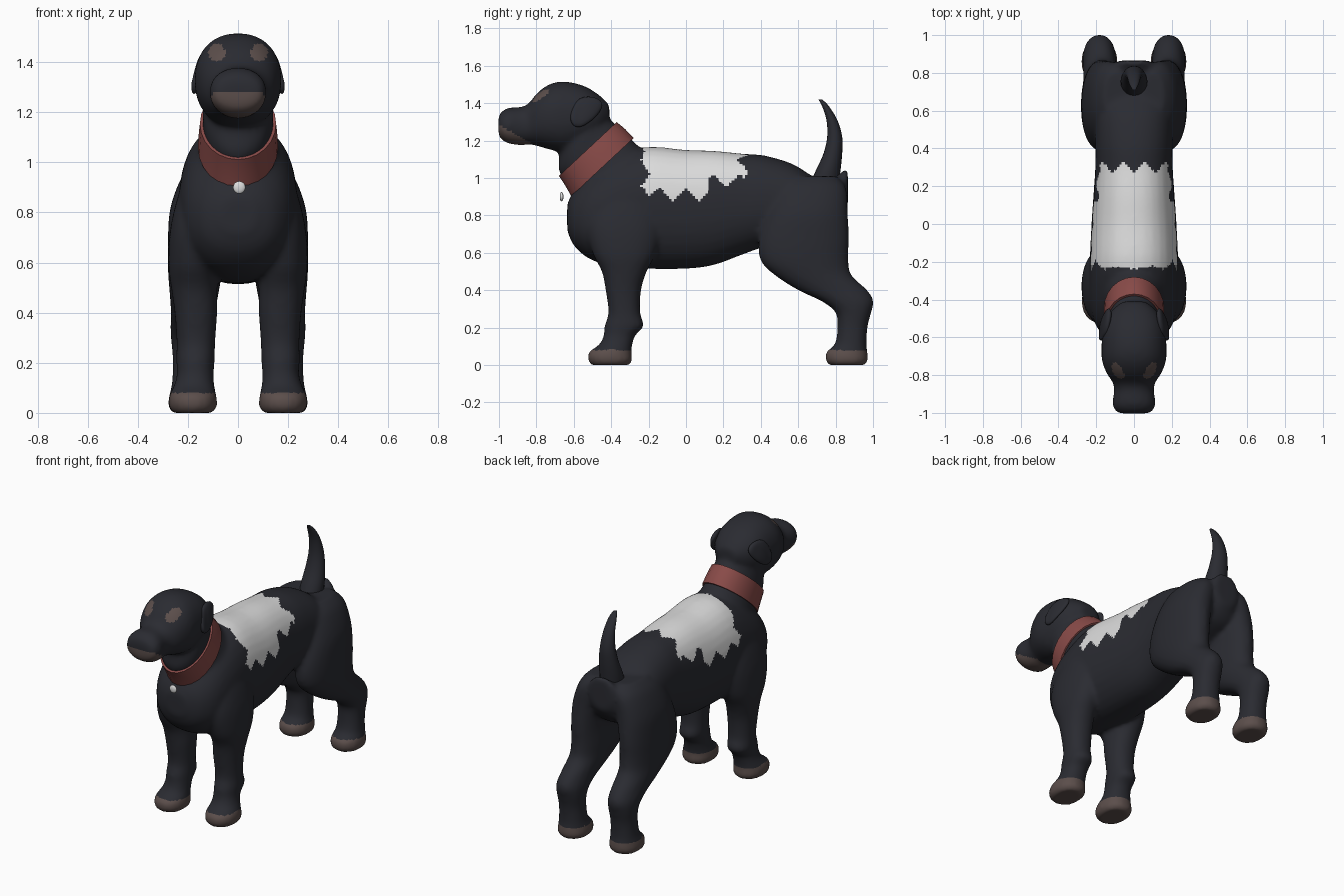
import bpy, bmesh, math
from mathutils import Vector

cube = bpy.data.objects.get("Cube")
if cube:
    bpy.data.objects.remove(cube, do_unlink=True)


def material(name, rgb):
    m = bpy.data.materials.new(name)
    m.use_nodes = True
    m.diffuse_color = (*rgb, 1)
    bsdf = m.node_tree.nodes["Principled BSDF"]
    bsdf.inputs["Base Color"].default_value = (*rgb, 1)
    bsdf.inputs["Roughness"].default_value = 0.8
    return m


black = material("black_fur", (0.023, 0.024, 0.031))
white = material("white_fur", (0.72, 0.72, 0.72))
brown = material("brown_markings", (0.105, 0.076, 0.07))
red = material("red_collar", (0.25, 0.07, 0.065))


def smooth_rows(rows, steps=4):
    """Catmull-Rom interpolation of a list of number tuples."""
    pts = [rows[0], *rows, rows[-1]]
    out = []
    for a, b, c, d in zip(pts, pts[1:], pts[2:], pts[3:]):
        for i in range(steps):
            t = i / steps
            out.append([q + 0.5 * t * (r - p + t * (2*p - 5*q + 4*r - s + t * (3*(q - r) + s - p)))
                        for p, q, r, s in zip(a, b, c, d)])
    return out + [list(rows[-1])]


def loft(bm, rows, power=1.0, n=32, steps=4):
    """Rows are x, y, z, half width, half depth, tilt of the depth axis."""
    def bend(v):
        return math.copysign(abs(v) ** power, v)
    rings = []
    for x, y, z, rx, rd, tilt in smooth_rows(rows, steps):
        axis = Vector((0, math.cos(math.radians(tilt)), math.sin(math.radians(tilt))))
        ring = []
        for k in range(n):
            a = math.tau * k / n
            p = Vector((x + rx * bend(math.cos(a)), y, z)) + axis * rd * bend(math.sin(a))
            ring.append(bm.verts.new(p))
        rings.append(ring)
    for lo, hi in zip(rings, rings[1:]):
        for k in range(n):
            bm.faces.new((lo[k], lo[(k + 1) % n], hi[(k + 1) % n], hi[k]))
    bm.faces.new(rings[0])
    bm.faces.new(rings[-1])


def finish(bm, name, *mats):
    bmesh.ops.recalc_face_normals(bm, faces=bm.faces)
    me = bpy.data.meshes.new(name)
    bm.to_mesh(me)
    bm.free()
    ob = bpy.data.objects.new(name, me)
    bpy.context.collection.objects.link(ob)
    for m in mats:
        me.materials.append(m)
    return ob


def shade(ob, angle=40):
    bpy.ops.object.select_all(action="DESELECT")
    ob.select_set(True)
    bpy.context.view_layer.objects.active = ob
    bpy.ops.object.shade_smooth_by_angle(angle=math.radians(angle))


def along_y(rows):
    """Turn y, top, bottom, half width into upright rings."""
    return [(0, y, (t + b) / 2, w, (t - b) / 2, 90) for y, t, b, w in rows]


# Torso, head and neck
torso = [(-.635, .86, .72, .07), (-.6, .93, .64, .15), (-.52, 1.02, .57, .21),
         (-.4, 1.1, .53, .235), (-.22, 1.165, .515, .235), (0, 1.15, .515, .225),
         (.15, 1.145, .535, .215), (.3, 1.13, .59, .205), (.42, 1.12, .63, .205),
         (.57, 1.075, .65, .205), (.7, 1.0, .7, .19), (.8, 1.01, .75, .15),
         (.865, 1.06, .84, .08)]
head = [(-.41, 1.39, 1.3, .06), (-.46, 1.44, 1.24, .12), (-.54, 1.49, 1.18, .16),
        (-.64, 1.515, 1.14, .172), (-.72, 1.505, 1.15, .17), (-.79, 1.46, 1.17, .145),
        (-.84, 1.4, 1.18, .112), (-.88, 1.38, 1.175, .105), (-.95, 1.375, 1.185, .114),
        (-.99, 1.35, 1.21, .098), (-1.003, 1.32, 1.24, .07)]
neck = [(0, -.36, .88, .2, .25, 55), (0, -.39, .95, .19, .25, 50), (0, -.44, 1.06, .15, .208, 43),
        (0, -.53, 1.16, .14, .198, 43), (0, -.555, 1.22, .14, .17, 43), (0, -.59, 1.32, .12, .12, 43)]

# Legs from sole to shoulder or hip: x, y, z, half width, half depth
front_leg = [(.18, -.405, 0, .08, .1), (.18, -.405, .025, .096, .118), (.18, -.405, .07, .094, .113),
             (.175, -.375, .11, .08, .088), (.17, -.355, .16, .073, .085), (.17, -.33, .21, .077, .105),
             (.168, -.33, .28, .077, .085), (.168, -.335, .4, .085, .095), (.175, -.33, .5, .092, .12),
             (.178, -.33, .6, .1, .17), (.165, -.33, .75, .103, .2), (.13, -.32, .92, .09, .16),
             (.1, -.31, 1, .05, .1)]
hind_leg = [(.183, .86, 0, .08, .095), (.183, .86, .025, .096, .113), (.183, .86, .07, .092, .11),
            (.183, .88, .11, .082, .085), (.183, .89, .2, .077, .08), (.183, .895, .28, .083, .095),
            (.183, .865, .34, .087, .138), (.18, .785, .4, .088, .185), (.175, .68, .48, .098, .205),
            (.172, .633, .56, .107, .235), (.17, .63, .68, .11, .24), (.155, .65, .82, .115, .215),
            (.12, .67, .95, .1, .185), (.1, .68, 1.01, .06, .12)]

bm = bmesh.new()
loft(bm, along_y(torso), 0.88)
loft(bm, along_y(head), 0.9)
loft(bm, neck)
for leg in (front_leg, hind_leg):
    for side in (1, -1):
        loft(bm, [(side * x, y, z, rx, ry, 0) for x, y, z, rx, ry in leg], 0.92)
raw = finish(bm, "body", black, white, brown)

# Fuse the parts into one soft skin
fuse = raw.modifiers.new("fuse", "REMESH")
fuse.mode = "VOXEL"
fuse.voxel_size = 0.014
soften = raw.modifiers.new("soften", "SMOOTH")
soften.factor = 0.5
soften.iterations = 7
skin = bpy.data.meshes.new_from_object(raw.evaluated_get(bpy.context.evaluated_depsgraph_get()))
raw.modifiers.clear()
raw.data = skin
skin.materials.clear()
for m in (black, white, brown):
    skin.materials.append(m)


def zigzag(t):
    return abs(t % 1 - 0.5) * 2


def colour_at(c):
    x, y, z = abs(c.x), c.y, c.z
    # Paws, lips and brow spots
    if z < 0.08:
        return 2
    if y < -0.83 and z < 1.2 + 0.55 * (-0.85 - y):
        return 2
    if y < -0.65 and math.hypot((x - 0.085) / 0.034, (z - 1.437) / 0.036) < 1:
        return 2
    # Ragged saddle patch
    front = -0.24 + 0.05 * zigzag(z * 9 + x * 4)
    rear = 0.27 + 0.06 * zigzag(x * 9 + 0.5)
    lower = (0.88 if y < 0.12 else 0.95) + 0.07 * zigzag(y * 7)
    return 1 if front < y < rear and z > lower else 0


for p in skin.polygons:
    p.material_index = colour_at(p.center)
shade(raw, 60)

# Tail
bm = bmesh.new()
loft(bm, [(0, .735, .95, .07, .08, 0), (0, .76, 1.04, .07, .066, 0), (0, .785, 1.13, .06, .05, 0),
          (0, .795, 1.22, .048, .04, 0), (0, .78, 1.31, .037, .029, 0), (0, .745, 1.385, .026, .018, 0),
          (0, .718, 1.42, .012, .01, 0)], n=20)
shade(finish(bm, "tail", black), 60)

# Collar
bm = bmesh.new()
loft(bm, [(0, -.447, 1.058, .16, .228, 43), (0, -.485, 1.11, .157, .22, 43),
          (0, -.525, 1.155, .152, .211, 43)], n=24, steps=2)
shade(finish(bm, "collar", red))

# Collar tag
bm = bmesh.new()
bmesh.ops.create_uvsphere(bm, u_segments=16, v_segments=10, radius=0.025)
for v in bm.verts:
    v.co.y *= 0.4
tag = finish(bm, "collar_tag", white)
tag.location = (0.005, -0.665, 0.9)
shade(tag, 60)

# Folded ears
bm = bmesh.new()
outline = [(-.43, 1.42), (-.45, 1.35), (-.52, 1.285), (-.585, 1.255), (-.625, 1.3), (-.615, 1.38), (-.56, 1.455)]
bm.faces.new([bm.verts.new((0.178 - 0.26 * max(0, z - 1.3) - 0.3 * max(0, y + 0.52), y, z)) for y, z in outline])
bmesh.ops.triangulate(bm, faces=bm.faces)
ears = finish(bm, "ears", black)
thick = ears.modifiers.new("thickness", "SOLIDIFY")
thick.thickness = 0.035
thick.offset = 0
ears.modifiers.new("mirror", "MIRROR")
soft = ears.modifiers.new("soft", "SUBSURF")
soft.levels = soft.render_levels = 2
shade(ears, 60)
